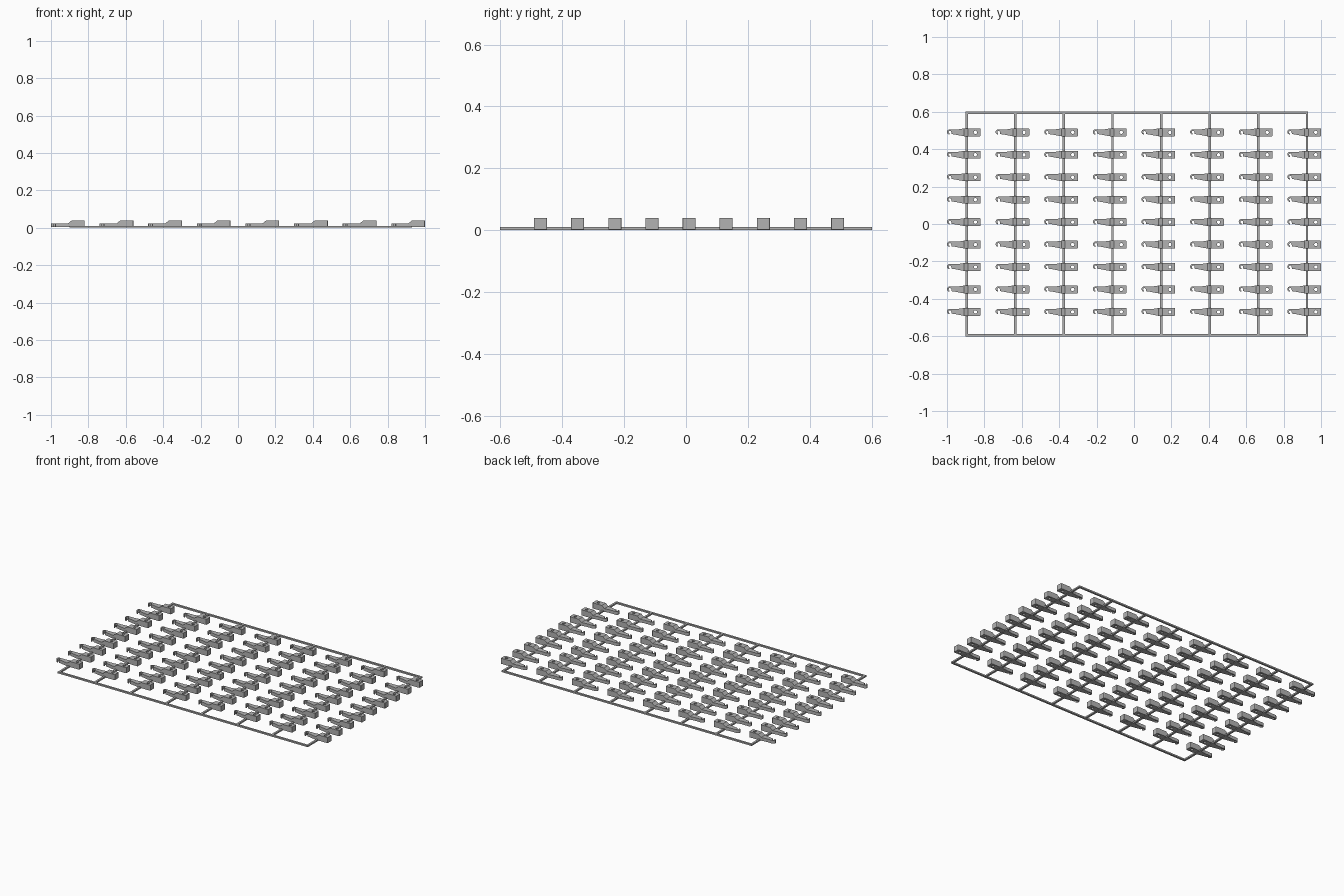
import bpy, bmesh, math
from mathutils import Matrix

old = bpy.data.objects.get("Cube")
if old:
    bpy.data.objects.remove(old)

GREY = (0.45, 0.45, 0.45, 1)
plastic = bpy.data.materials.new("grey plastic")
plastic.use_nodes = True
plastic.diffuse_color = GREY
plastic.node_tree.nodes["Principled BSDF"].inputs["Base Color"].default_value = GREY

PITCH_X, PITCH_Y = 0.26, 0.12
COLUMNS, ROWS = 8, 9
FIRST_X, FIRST_Y = -1.0, -0.47
RUNNER_OFFSET = 0.105      # runner position along each clip
BAR_W, BAR_H = 0.013, 0.01
RAIL_Y = 0.594
BASE, ARM_TOP, HEAD_TOP = 0.003, 0.024, 0.04


def link(name, mesh):
    obj = bpy.data.objects.new(name, mesh)
    bpy.context.scene.collection.objects.link(obj)
    return obj


def arc(cx, cy, r, start, end, steps):
    """Points on a circular arc, angles in degrees."""
    angles = [math.radians(start + (end - start) * i / steps) for i in range(steps + 1)]
    return [(cx + r * math.cos(a), cy + r * math.sin(a)) for a in angles]


def prism(outlines, z0, z1):
    """Extruded flat outline; any further outlines become holes."""
    curve = bpy.data.curves.new("outline", 'CURVE')
    curve.dimensions = '2D'
    curve.fill_mode = 'BOTH'
    curve.extrude = (z1 - z0) / 2
    for pts in outlines:
        spline = curve.splines.new('POLY')
        spline.points.add(len(pts) - 1)
        for p, (x, y) in zip(spline.points, pts):
            p.co = (x, y, 0, 1)
        spline.use_cyclic_u = True
    helper = bpy.data.objects.new("outline", curve)
    mesh = bpy.data.meshes.new_from_object(helper)
    bpy.data.objects.remove(helper)
    bpy.data.curves.remove(curve)
    mesh.transform(Matrix.Translation((0, 0, (z0 + z1) / 2)))
    return mesh


def clip_mesh():
    # Tapered arm ending in a small curled hook
    hook = arc(0.014, 0.002, 0.014, 90, 270, 10)
    notch = arc(0.016, 0.001, 0.007, 250, 0, 8)
    arm = hook + notch + [(0.024, -0.009), (0.045, -0.012), (0.07, -0.017),
                          (0.092, -0.021), (0.092, 0.021), (0.06, 0.016)]
    # Ramp between the arm and the head
    ramp = [(0.092, -0.021), (0.112, -0.021), (0.112, 0.021), (0.092, 0.021)]
    # Head block with softened corners and a round through hole
    head = ([(0.112, -0.021)] + arc(0.176, -0.017, 0.004, -90, 0, 3)
            + arc(0.176, 0.017, 0.004, 0, 90, 3) + [(0.112, 0.021)])
    hole = arc(0.152, 0, 0.009, 0, 337.5, 15)

    ramp_mesh = prism([ramp], BASE, HEAD_TOP)
    for v in ramp_mesh.vertices:
        if v.co.x < 0.1 and v.co.z > ARM_TOP:
            v.co.z = ARM_TOP
    bm = bmesh.new()
    for part in (prism([arm], BASE, ARM_TOP), ramp_mesh,
                 prism([head, hole], BASE, HEAD_TOP)):
        bm.from_mesh(part)
        bpy.data.meshes.remove(part)
    bmesh.ops.remove_doubles(bm, verts=bm.verts, dist=0.0001)
    bmesh.ops.recalc_face_normals(bm, faces=bm.faces)
    for f in bm.faces:
        f.smooth = False
    mesh = bpy.data.meshes.new("clip")
    bm.to_mesh(mesh)
    bm.free()
    mesh.materials.clear()
    mesh.materials.append(plastic)
    return mesh


def bar(name, x, y, length_x, length_y):
    """Rectangular bar resting on the ground."""
    bm = bmesh.new()
    bmesh.ops.create_cube(bm, size=1)
    bmesh.ops.scale(bm, vec=(length_x, length_y, BAR_H), verts=bm.verts)
    bmesh.ops.translate(bm, vec=(x, y, BAR_H / 2), verts=bm.verts)
    mesh = bpy.data.meshes.new(name)
    bm.to_mesh(mesh)
    bm.free()
    mesh.materials.append(plastic)
    link(name, mesh)


# Outer rails at front and back
first_runner = FIRST_X + RUNNER_OFFSET
last_runner = first_runner + PITCH_X * (COLUMNS - 1)
for name, y in (("front_rail", -RAIL_Y), ("back_rail", RAIL_Y)):
    bar(name, (first_runner + last_runner) / 2, y,
        last_runner - first_runner + BAR_W, BAR_W)

# Cross runners, each carrying a column of clips
clip = clip_mesh()
for c in range(COLUMNS):
    x = FIRST_X + PITCH_X * c
    bar(f"runner_{c + 1}", x + RUNNER_OFFSET, 0, BAR_W, 2 * RAIL_Y - BAR_W)
    for r in range(ROWS):
        obj = link(f"clip_{c + 1}_{r + 1}", clip)
        obj.location = (x, FIRST_Y + PITCH_Y * r, 0)
